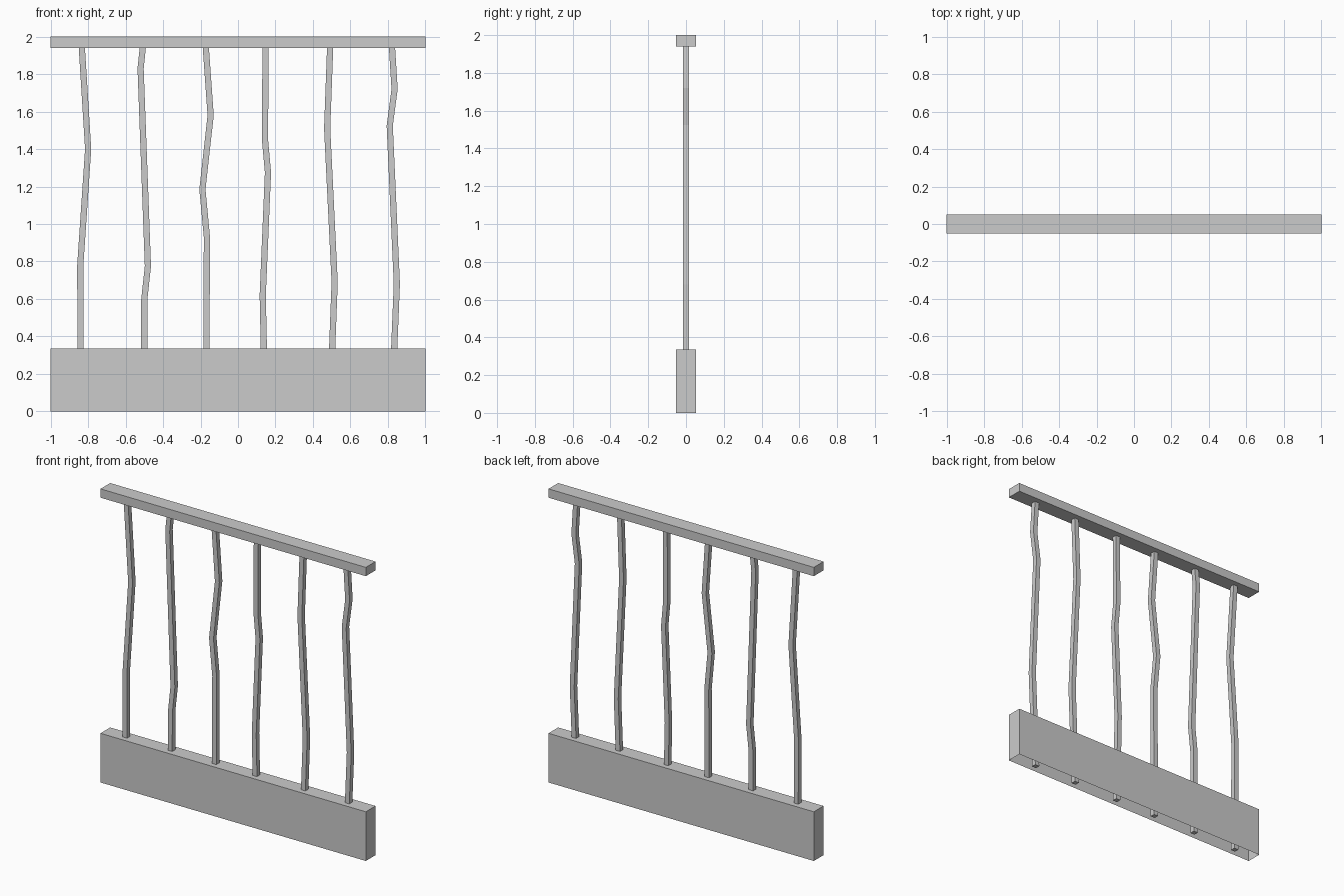
import bpy, bmesh

if "Cube" in bpy.data.objects:
    bpy.data.objects.remove(bpy.data.objects["Cube"])


def finish(name, bm):
    bmesh.ops.recalc_face_normals(bm, faces=bm.faces)
    mesh = bpy.data.meshes.new(name)
    bm.to_mesh(mesh)
    bm.free()
    bpy.context.collection.objects.link(bpy.data.objects.new(name, mesh))


def beam(name, z0, z1, open_bottom=False):
    bm = bmesh.new()
    bmesh.ops.create_cube(bm, size=1)
    for v in bm.verts:
        v.co = (v.co.x * 2, v.co.y * 0.104, z0 + (v.co.z + 0.5) * (z1 - z0))
    if open_bottom:
        bottom = min(bm.faces, key=lambda f: f.calc_center_median().z)
        bmesh.ops.delete(bm, geom=[bottom], context='FACES_ONLY')
    finish(name, bm)


def bent_bar(name, path, r=0.0165):
    # Square section swept up a crooked path of (x, z) points
    bm = bmesh.new()
    rings = [[bm.verts.new((x + dx, dy, z)) for dx, dy in
              ((-r, -r), (r, -r), (r, r), (-r, r))] for x, z in path]
    for a, b in zip(rings, rings[1:]):
        for i in range(4):
            j = (i + 1) % 4
            bm.faces.new((a[i], a[j], b[j], b[i]))
    bm.faces.new(rings[0])
    bm.faces.new(rings[-1])
    finish(name, bm)


# Top rail and hollow base, open underneath
beam("top_rail", 1.94, 2.0)
beam("base", 0.0, 0.335, open_bottom=True)

# Crooked upright bars, running down through the base
paths = [
    [(-.84, 0), (-.842, .78), (-.80, 1.40), (-.834, 1.945)],
    [(-.502, 0), (-.50, .60), (-.481, .775), (-.52, 1.83), (-.508, 1.945)],
    [(-.17, 0), (-.166, .93), (-.19, 1.185), (-.146, 1.58), (-.172, 1.945)],
    [(.145, 0), (.132, .62), (.16, 1.275), (.144, 1.45), (.147, 1.945)],
    [(.49, 0), (.516, .69), (.476, 1.51), (.492, 1.945)],
    [(.82, 0), (.848, .68), (.81, 1.525), (.836, 1.72), (.822, 1.945)],
]
for n, path in enumerate(paths, 1):
    bent_bar(f"bar_{n}", path)
